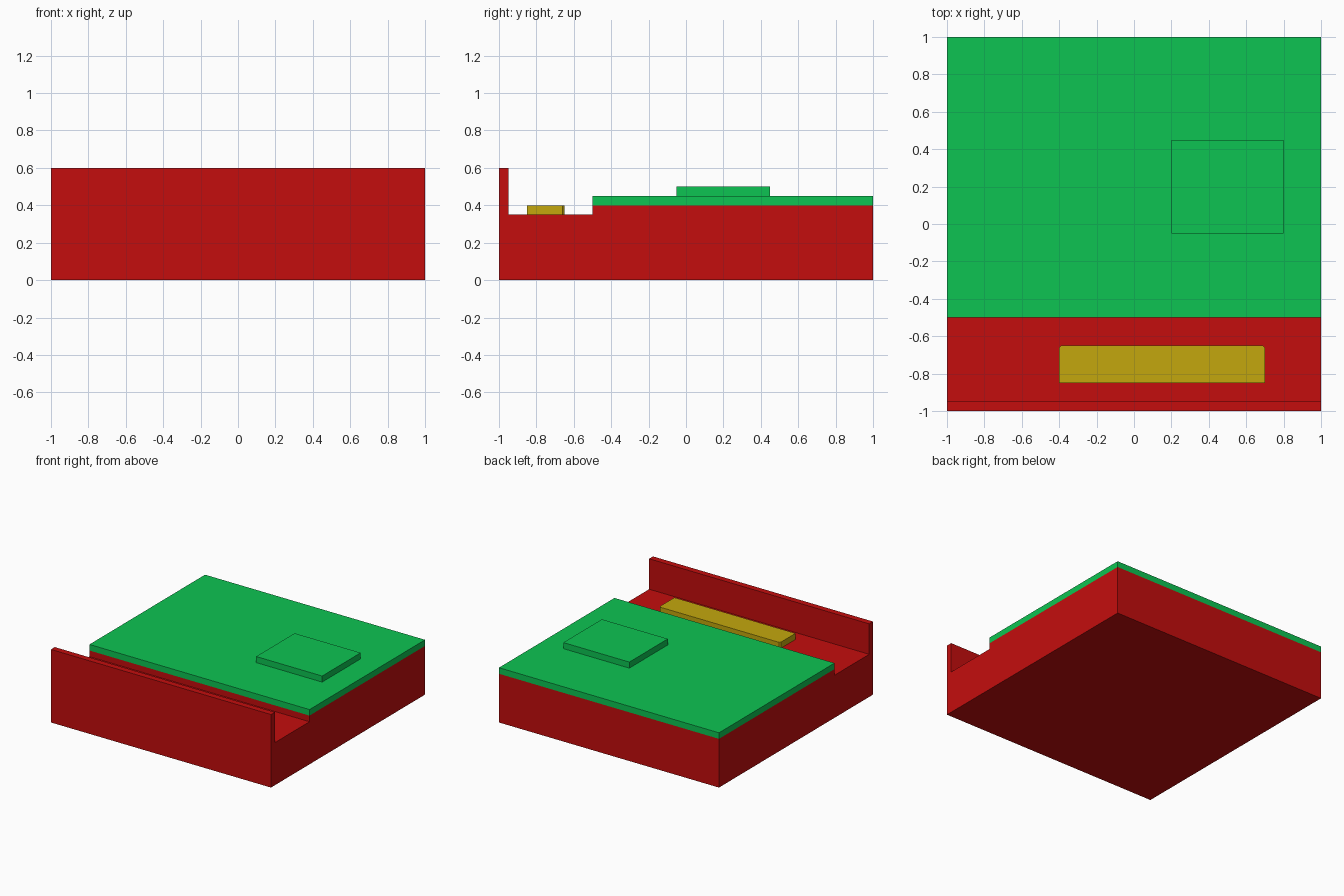
import bpy
import bmesh

default = bpy.data.objects.get("Cube")
if default:
    bpy.data.objects.remove(default, do_unlink=True)


def make_material(name, rgb):
    mat = bpy.data.materials.new(name)
    mat.use_nodes = True
    mat.diffuse_color = (*rgb, 1)
    mat.node_tree.nodes["Principled BSDF"].inputs["Base Color"].default_value = (*rgb, 1)
    return mat


def extrude_profile(name, profile, axis, start, end, mat):
    """Extrude a flat outline along x or z into a closed solid."""
    bm = bmesh.new()
    if axis == "x":
        points = [(start, a, b) for a, b in profile]
        step = (end - start, 0, 0)
    else:
        points = [(a, b, start) for a, b in profile]
        step = (0, 0, end - start)
    face = bm.faces.new([bm.verts.new(p) for p in points])
    result = bmesh.ops.extrude_face_region(bm, geom=[face], use_keep_orig=True)
    moved = [v for v in result["geom"] if isinstance(v, bmesh.types.BMVert)]
    bmesh.ops.translate(bm, verts=moved, vec=step)
    bmesh.ops.recalc_face_normals(bm, faces=bm.faces)
    mesh = bpy.data.meshes.new(name)
    bm.to_mesh(mesh)
    bm.free()
    mesh.materials.append(mat)
    obj = bpy.data.objects.new(name, mesh)
    bpy.context.collection.objects.link(obj)
    return obj


def rectangle(x0, x1, y0, y1):
    return [(x0, y0), (x1, y0), (x1, y1), (x0, y1)]


red = make_material("red", (0.55, 0.004, 0.004))
green = make_material("green", (0.004, 0.55, 0.085))
yellow = make_material("yellow", (0.55, 0.39, 0.004))

# Stepped base with a thin upright front wall and a lower tray behind it
base_profile = [(-1, 0), (1, 0), (1, 0.4), (-0.5, 0.4),
                (-0.5, 0.35), (-0.95, 0.35), (-0.95, 0.6), (-1, 0.6)]
extrude_profile("base", base_profile, "x", -1, 1, red)

# Green top slab and the raised pad on it
extrude_profile("top_slab", rectangle(-1, 1, -0.5, 1), "z", 0.4, 0.45, green)
extrude_profile("raised_pad", rectangle(0.2, 0.8, -0.05, 0.45), "z", 0.45, 0.5, green)

# Yellow bar in the tray, with its rear corners slightly clipped
clip = 0.01
bar_profile = [(-0.4, -0.85), (0.7, -0.85), (0.7, -0.65 - clip),
               (0.7 - clip, -0.65), (-0.4 + clip, -0.65), (-0.4, -0.65 - clip)]
extrude_profile("tray_bar", bar_profile, "z", 0.35, 0.4, yellow)
